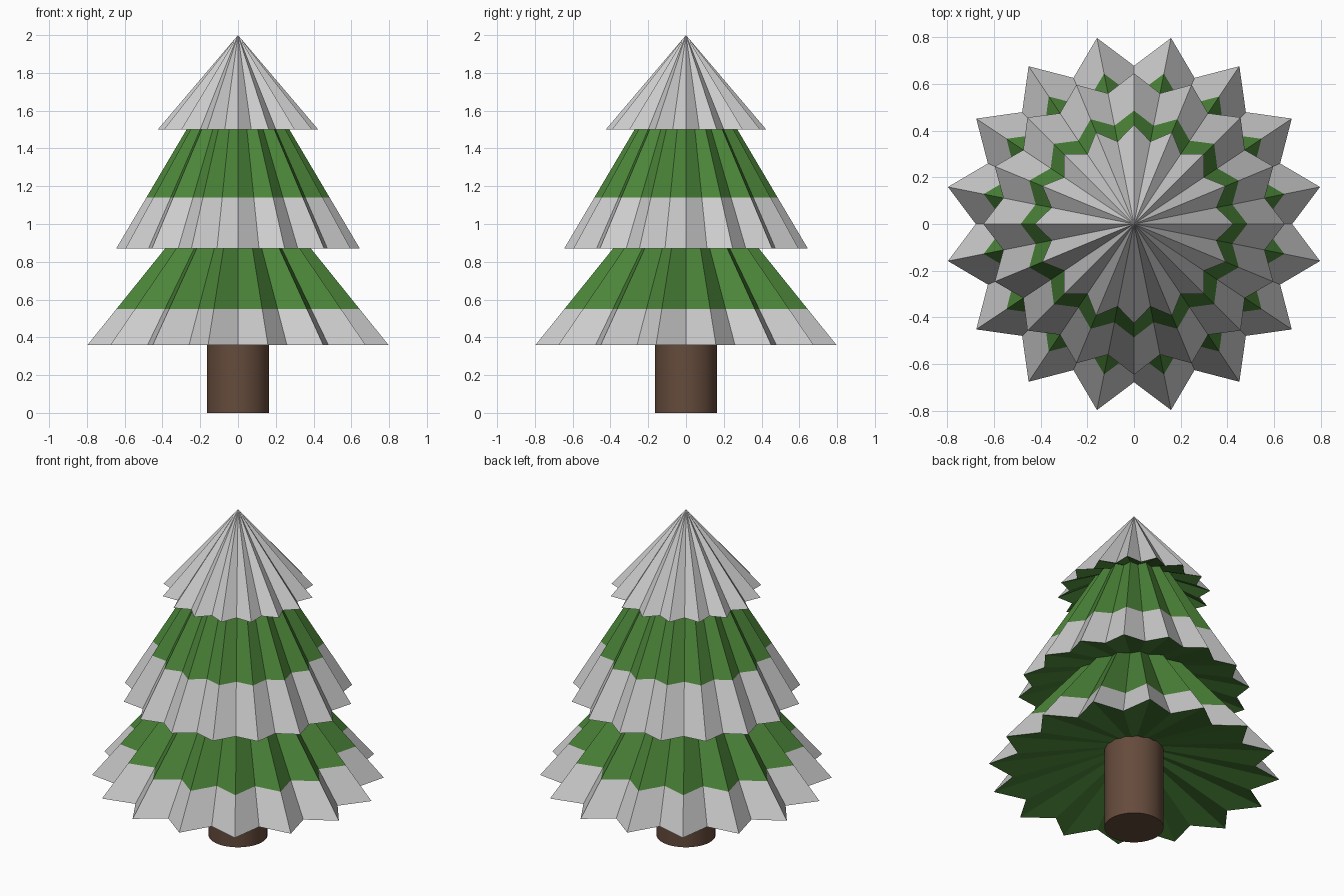
import bpy
import bmesh
from math import pi, sin, cos

if "Cube" in bpy.data.objects:
    bpy.data.objects.remove(bpy.data.objects["Cube"])

POINTS = 16


def material(name, rgb):
    m = bpy.data.materials.new(name)
    m.diffuse_color = (*rgb, 1)
    m.use_nodes = True
    m.node_tree.nodes["Principled BSDF"].inputs["Base Color"].default_value = m.diffuse_color
    return m


green = material("needles", (0.07, 0.23, 0.04))
brown = material("bark", (0.13, 0.07, 0.045))


def pleated(name, rings, phase, mat=None):
    """Loft star-shaped rings (z, tip radius, valley radius); radius 0 is a point."""
    bm = bmesh.new()
    n = POINTS * 2
    loops = []
    for z, tip, valley in rings:
        if tip == 0:
            loops.append([bm.verts.new((0, 0, z))] * n)
            continue
        loop = []
        for i in range(n):
            r = valley if i % 2 else tip
            a = phase + i * 2 * pi / n
            loop.append(bm.verts.new((r * cos(a), r * sin(a), z)))
        loops.append(loop)
    # rings run bottom to top so the faces point outwards
    for low, high in zip(loops, loops[1:]):
        for i in range(n):
            j = (i + 1) % n
            corners = dict.fromkeys((low[i], low[j], high[j], high[i]))
            bm.faces.new(list(corners))
    me = bpy.data.meshes.new(name)
    bm.to_mesh(me)
    bm.free()
    if mat:
        me.materials.append(mat)
    ob = bpy.data.objects.new(name, me)
    bpy.context.collection.objects.link(ob)
    return ob


def tier(name, rim_z, snow_z, apex_z, tip, valley, phase):
    """Pleated cone: snow band at the rim, green above it, raised green underside."""
    rim = (rim_z, tip, valley)
    apex = (apex_z, 0, 0)
    pleated(name + "_underside", [(rim_z + 0.17, 0, 0), rim], phase, green)
    if snow_z >= apex_z:
        pleated(name + "_snow", [rim, apex], phase)
        return
    k = (apex_z - snow_z) / (apex_z - rim_z)
    edge = (snow_z, tip * k, valley * k)
    pleated(name + "_snow", [rim, edge], phase)
    pleated(name + "_needles", [edge, apex], phase, green)


# branches
half_step = pi / POINTS
tier("bottom_tier", 0.36, 0.55, 1.35, 0.812, 0.677, half_step)
tier("middle_tier", 0.87, 1.14, 1.96, 0.645, 0.57, 0)
tier("top_tier", 1.50, 2.00, 2.00, 0.425, 0.36, 0)

# trunk
bpy.ops.mesh.primitive_cylinder_add(vertices=32, radius=0.165, depth=0.5, location=(0, 0, 0.25))
trunk = bpy.context.object
trunk.name = "trunk"
trunk.data.materials.append(brown)
bpy.ops.object.shade_smooth_by_angle()
